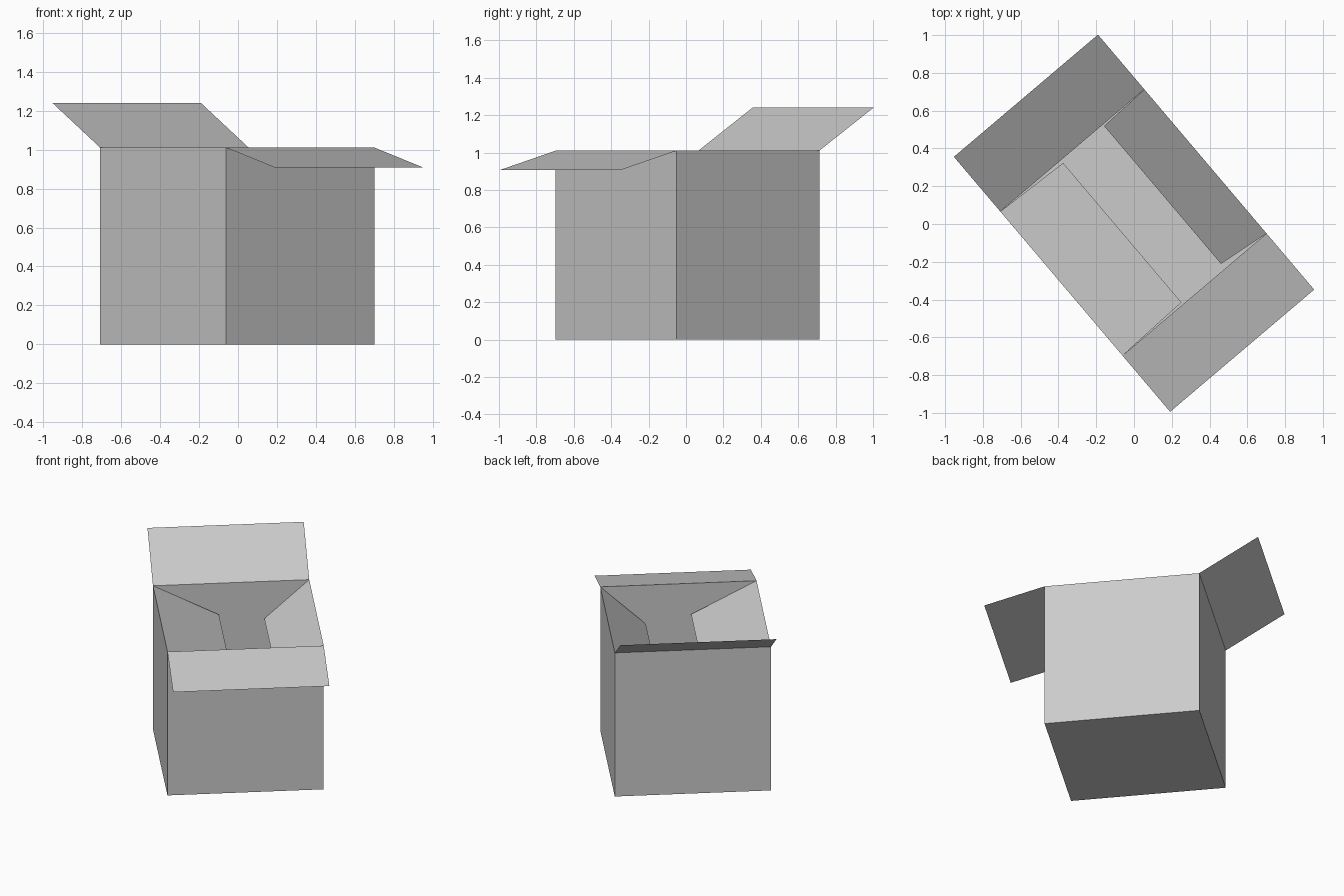
import bpy, bmesh
from math import radians
from mathutils import Matrix

if "Cube" in bpy.data.objects:
    bpy.data.objects.remove(bpy.data.objects["Cube"], do_unlink=True)

HEIGHT = 1.01
HALF = 0.5
PLACE = Matrix.Translation((-0.003, 0.008, 0)) @ Matrix.Rotation(radians(40.3), 4, 'Z')

# Plain grey card
card = bpy.data.materials.new("grey_card")
card.use_nodes = True
grey = (0.6, 0.6, 0.6, 1)
card.diffuse_color = grey
card.node_tree.nodes["Principled BSDF"].inputs["Base Color"].default_value = grey


def add_object(name, bm, turn=0):
    mesh = bpy.data.meshes.new(name)
    bm.to_mesh(mesh)
    bm.free()
    mesh.materials.append(card)
    obj = bpy.data.objects.new(name, mesh)
    obj.matrix_world = PLACE @ Matrix.Rotation(radians(turn), 4, 'Z')
    bpy.context.collection.objects.link(obj)
    return obj


# Box body: thin sheet walls and floor, open at the top
bm = bmesh.new()
bmesh.ops.create_cube(bm, size=1)
for v in bm.verts:
    v.co.z = (v.co.z + 0.5) * HEIGHT
bm.normal_update()
lid = [f for f in bm.faces if f.normal.z > 0.9]
bmesh.ops.delete(bm, geom=lid, context='FACES_ONLY')
add_object("box_body", bm)


def flap(name, turn, reach, rise, inset_left=0, inset_right=0):
    """Sheet hinged on a top edge; positive reach folds outward."""
    bm = bmesh.new()
    hinge_y, tip_y, tip_z = HALF, HALF + reach, HEIGHT + rise
    corners = [(-HALF, hinge_y, HEIGHT), (HALF, hinge_y, HEIGHT),
               (HALF - inset_right, tip_y, tip_z),
               (-HALF + inset_left, tip_y, tip_z)]
    face = bm.faces.new([bm.verts.new(c) for c in corners])
    face.normal_update()
    if face.normal.z < 0:
        face.normal_flip()
    add_object(name, bm, turn)


# Two flaps folded outward, two folded into the box
flap("raised_flap", 0, 0.38, 0.23)
flap("lowered_flap", 180, 0.39, -0.103)
flap("inner_flap_wide", 90, -0.42, -0.212, 0.013, 0.019)
flap("inner_flap_steep", 270, -0.288, -0.257, 0.01, 0.033)
